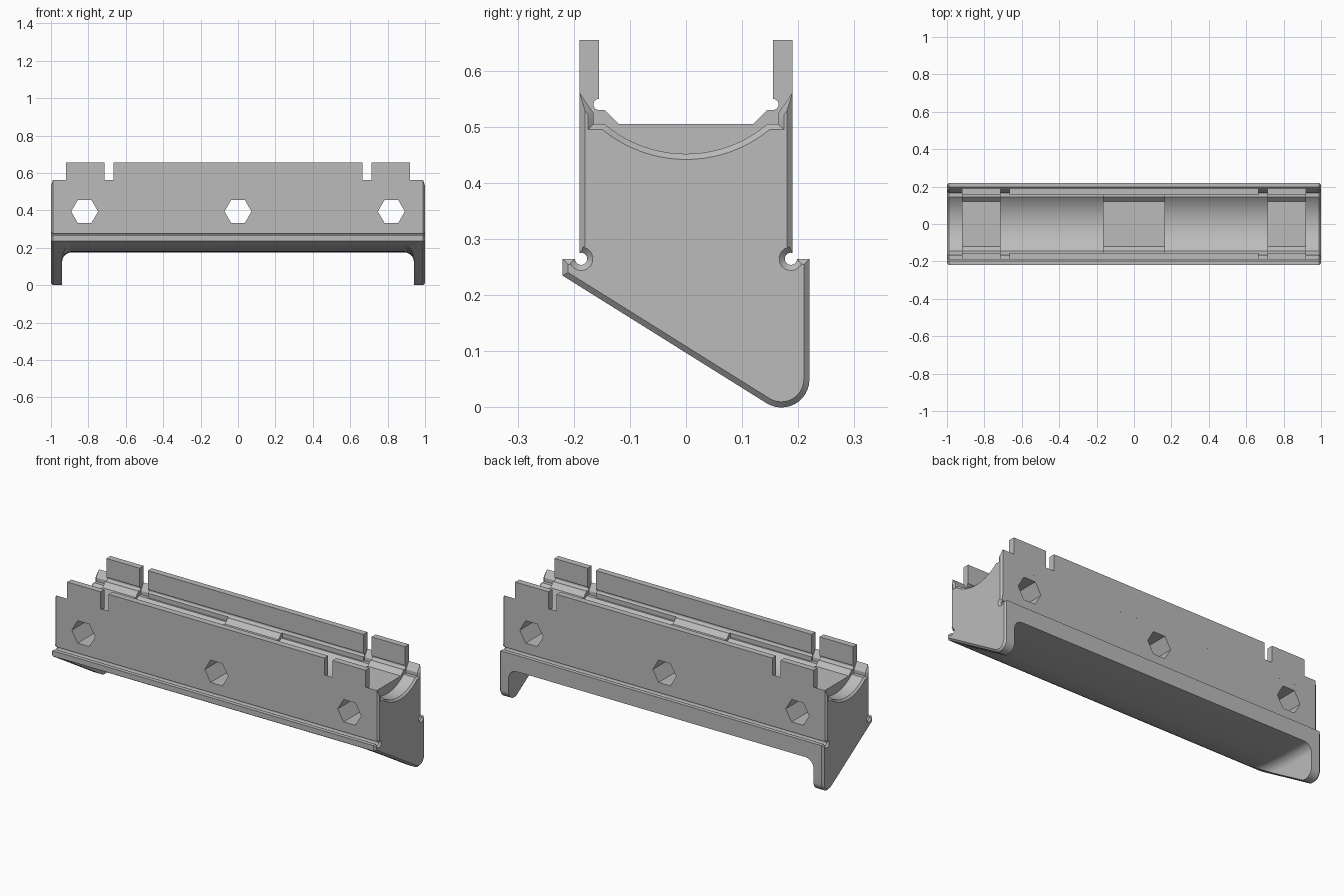
import bpy, bmesh, math
from mathutils import Vector

cube = bpy.data.objects.get("Cube")
if cube:
    bpy.data.objects.remove(cube, do_unlink=True)

grey = bpy.data.materials.new("plain_grey")
grey.use_nodes = True
colour = (0.5, 0.5, 0.5, 1)
grey.diffuse_color = colour
grey.node_tree.nodes["Principled BSDF"].inputs["Base Color"].default_value = colour


def arc(cy, cz, r, a0, a1, n):
    """Points on an arc in the y-z plane, angles in degrees."""
    angles = [math.radians(a0 + (a1 - a0) * i / n) for i in range(n + 1)]
    return [(cy + r * math.cos(a), cz + r * math.sin(a)) for a in angles]


def mirror(points):
    return [(-y, z) for y, z in reversed(points)]


def loft(name, sections, chamfer=0):
    """Solid through a list of (x, profile) sections, with optional chamfered ends."""
    bm = bmesh.new()
    rings = [[bm.verts.new((x, y, z)) for y, z in prof] for x, prof in sections]
    for a, b in zip(rings, rings[1:]):
        n = len(a)
        for i in range(n):
            j = (i + 1) % n
            bm.faces.new((a[i], a[j], b[j], b[i]))
    caps = [bm.faces.new(rings[0]), bm.faces.new(rings[-1])]
    bmesh.ops.recalc_face_normals(bm, faces=bm.faces)
    if chamfer:
        bmesh.ops.inset_individual(bm, faces=caps, thickness=chamfer,
                                   depth=chamfer, use_even_offset=True)
    mesh = bpy.data.meshes.new(name)
    bm.to_mesh(mesh)
    bm.free()
    obj = bpy.data.objects.new(name, mesh)
    bpy.context.collection.objects.link(obj)
    mesh.materials.append(grey)
    return obj


def activate(obj):
    bpy.ops.object.select_all(action='DESELECT')
    obj.select_set(True)
    bpy.context.view_layer.objects.active = obj


def cut(obj, cutter):
    activate(obj)
    mod = obj.modifiers.new("cut", 'BOOLEAN')
    mod.operation = 'DIFFERENCE'
    mod.solver = 'EXACT'
    mod.object = cutter
    bpy.ops.object.modifier_apply(modifier=mod.name)


# Shared trough arc across the top
TOP, HALF, SAG = 0.505, 0.145, 0.053
R = (HALF ** 2 + SAG ** 2) / (2 * SAG)
spread = math.degrees(math.asin(HALF / R))
trough = arc(0, TOP - SAG + R, R, -90 - spread, -90 + spread, 20)

# Main body: trough, tapered wall stubs, relief grooves, flanges, slanted foot
side = [(0.165, TOP), (0.165, 0.525), (0.19, 0.562)]
side += arc(0.187, 0.265, 0.011, 75, 360, 12)
side += [(0.22, 0.265)]
foot = arc(0.17, 0.05, 0.05, 0, -122, 12) + [(-0.22, 0.235)]
profile = trough + side + foot + mirror(side)
END = 0.01
body = loft("rail_body", [(-1 + END, profile), (1 - END, profile)], END)

# Underside scoop between the end legs, filleted into them
p0, p1, p2 = Vector((-0.205, 0.225)), Vector((-0.11, 0.175)), Vector((0.22, 0.175))
curve = []
for i in range(13):
    t = i / 12
    curve.append(tuple(p0 * (1 - t) ** 2 + p1 * 2 * t * (1 - t) + p2 * t * t))
curve = [(-0.3, 0.2)] + curve + [(0.3, 0.175)]
FILLET, INNER = 0.05, 0.94
stations = []
for i in range(9):
    a = math.radians(90 * i / 8)
    x = INNER - FILLET * (1 - math.cos(a))
    drop = FILLET * (1 - math.sin(a))
    ring = [(y, z - drop) for y, z in curve] + [(0.3, -0.2), (-0.3, -0.2)]
    stations.append((x, ring))
sections = [(-x, ring) for x, ring in stations] + stations[::-1]
scoop = loft("scoop_cutter", sections)
cut(body, scoop)
cutters = [scoop]

# Blocks filling the trough around the bolt holes, with small corner gussets
gusset = [(0.155, TOP - 0.005), (0.155, 0.53), (0.145, 0.53), (0.12, TOP)]
block = trough + gusset + mirror(gusset)
spans = {"centre_block": (-0.165, 0.165),
         "left_block": (0.715, 0.92),
         "right_block": (-0.92, -0.715)}
blocks = [loft(n, [(a, block), (b, block)]) for n, (a, b) in spans.items()]

# Hexagonal holes straight through from front to back
for i, x in enumerate((0, 0.82, -0.82)):
    bpy.ops.mesh.primitive_cylinder_add(
        vertices=6, radius=0.072, depth=1, location=(x, 0, 0.394),
        rotation=(math.pi / 2, math.pi / 6, 0))
    hexa = bpy.context.object
    hexa.name = "hex_cutter"
    hexa.data.materials.append(grey)
    bpy.context.view_layer.update()
    cut(body, hexa)
    cut(blocks[i], hexa)
    cutters.append(hexa)

# Upright wall plates with a relief groove at the inner foot
wall = [(0.19, 0.49), (0.19, 0.655), (0.155, 0.655)]
wall += arc(0.155, 0.54, 0.01, 90, -90, 8) + [(0.155, 0.49)]
walls = []
for where, prof in (("back", wall), ("front", mirror(wall))):
    for part, a, b in (("long", -0.665, 0.665), ("left", 0.715, 0.92),
                       ("right", -0.92, -0.715)):
        walls.append(loft(f"{where}_{part}_wall", [(a, prof), (b, prof)]))

for obj in [body] + blocks + walls:
    activate(obj)
    bpy.ops.object.shade_smooth_by_angle(angle=math.radians(30))

for obj in cutters:
    bpy.data.objects.remove(obj, do_unlink=True)
